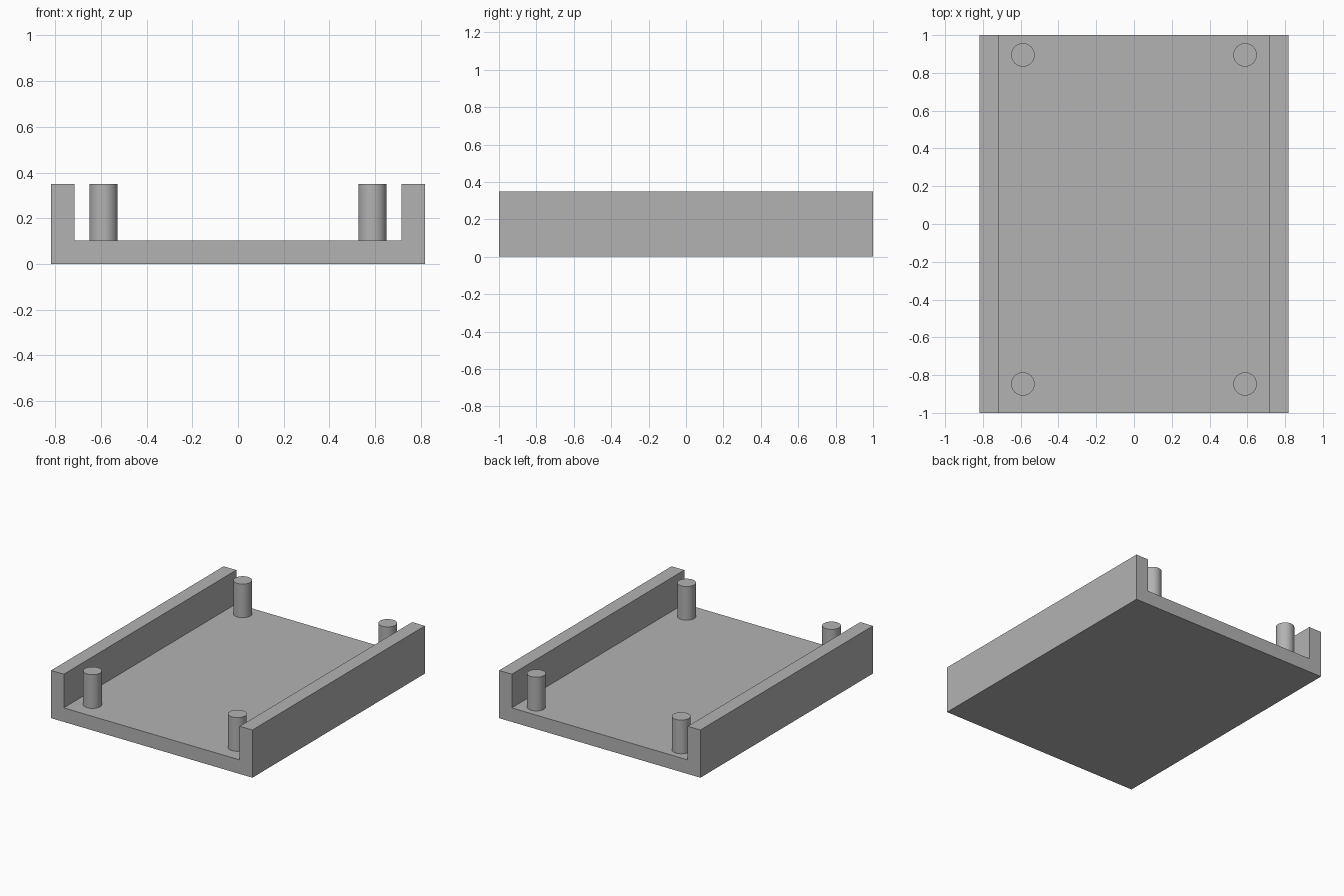
import bpy
import bmesh

cube = bpy.data.objects.get("Cube")
if cube:
    bpy.data.objects.remove(cube, do_unlink=True)

# Single grey material
grey = bpy.data.materials.new("plain_grey")
grey.use_nodes = True
colour = (0.45, 0.45, 0.45, 1)
grey.diffuse_color = colour
grey.node_tree.nodes["Principled BSDF"].inputs["Base Color"].default_value = colour

HALF_W, INNER_W, FLOOR, TOP = 0.817, 0.714, 0.103, 0.35

# Tray: U-shaped profile extruded along its length
profile = [(-HALF_W, 0), (HALF_W, 0), (HALF_W, TOP), (INNER_W, TOP),
           (INNER_W, FLOOR), (-INNER_W, FLOOR), (-INNER_W, TOP), (-HALF_W, TOP)]
bm = bmesh.new()
face = bm.faces.new([bm.verts.new((x, -1, z)) for x, z in profile])
extruded = bmesh.ops.extrude_face_region(bm, geom=[face])["geom"]
bmesh.ops.translate(bm, vec=(0, 2, 0),
                    verts=[v for v in extruded if isinstance(v, bmesh.types.BMVert)])
bmesh.ops.recalc_face_normals(bm, faces=bm.faces)
mesh = bpy.data.meshes.new("tray")
bm.to_mesh(mesh)
bm.free()
mesh.materials.append(grey)
tray = bpy.data.objects.new("tray", mesh)
bpy.context.collection.objects.link(tray)

# Four round standoff pegs rising from the floor to the wall height
for end, y in (("front", -0.847), ("back", 0.895)):
    for side, x in (("left", 0.588), ("right", -0.588)):
        bpy.ops.mesh.primitive_cylinder_add(
            vertices=48, radius=0.062, depth=TOP - FLOOR,
            location=(x, y, (TOP + FLOOR) / 2))
        peg = bpy.context.object
        peg.name = f"{end}_{side}_peg"
        peg.data.materials.append(grey)
        bpy.ops.object.shade_smooth_by_angle()
